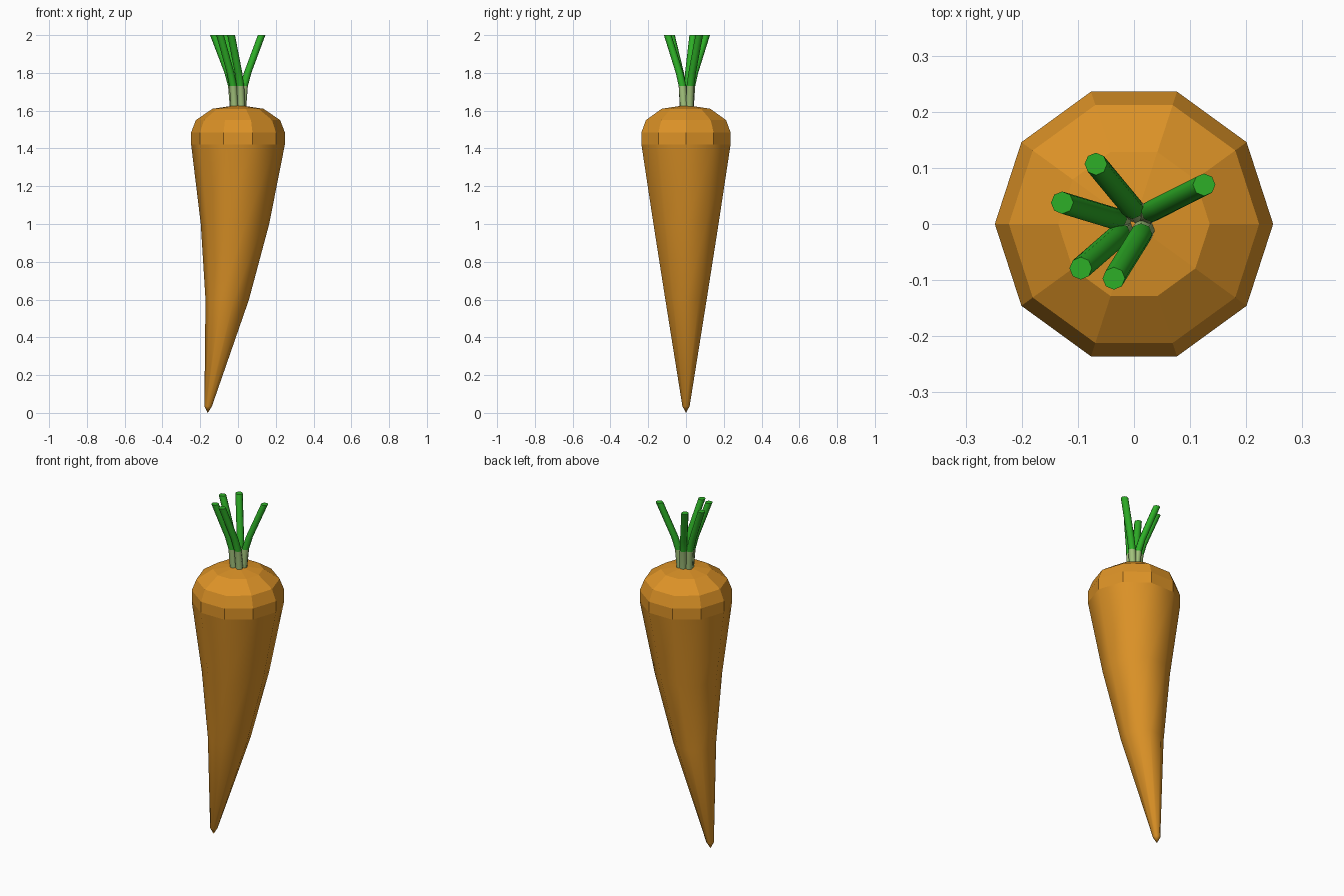
import bpy, bmesh, math
from mathutils import Vector

if "Cube" in bpy.data.objects:
    bpy.data.objects.remove(bpy.data.objects["Cube"])


def material(name, rgb):
    m = bpy.data.materials.new(name)
    m.diffuse_color = (*rgb, 1)
    m.use_nodes = True
    m.node_tree.nodes["Principled BSDF"].inputs["Base Color"].default_value = m.diffuse_color
    return m


orange = material("carrot orange", (0.72, 0.29, 0.02))
green = material("leaf green", (0.027, 0.43, 0.02))
pale = material("pale stem green", (0.36, 0.54, 0.2))


def loft(name, rings, sides, mats, start_tip=None, end_tip=None):
    """Skin horizontal rings (centre, radius); close ends with a point or a cap."""
    bm = bmesh.new()
    loops = []
    for c, r in rings:
        loops.append([bm.verts.new(Vector(c) + Vector((r * math.cos(a), r * math.sin(a), 0)))
                      for a in (2 * math.pi * i / sides for i in range(sides))])
    for lo, hi in zip(loops, loops[1:]):
        for i in range(sides):
            j = (i + 1) % sides
            bm.faces.new((lo[i], lo[j], hi[j], hi[i]))
    for loop, tip in ((loops[0], start_tip), (loops[-1], end_tip)):
        if tip:
            v = bm.verts.new(tip)
            for i in range(sides):
                bm.faces.new((loop[i], loop[(i + 1) % sides], v))
        else:
            bm.faces.new(loop)
    bmesh.ops.recalc_face_normals(bm, faces=bm.faces)
    me = bpy.data.meshes.new(name)
    bm.to_mesh(me)
    bm.free()
    for m in mats:
        me.materials.append(m)
    ob = bpy.data.objects.new(name, me)
    bpy.context.collection.objects.link(ob)
    return ob


# Root: bent taper, smooth below the shoulder, faceted crown above
root = loft("root", [((-0.158, 0, 0.035), 0.02), ((-0.057, 0, 0.6), 0.115),
                     ((-0.016, 0, 1.0), 0.181), ((0, 0, 1.42), 0.248),
                     ((0, 0, 1.485), 0.248), ((0, 0, 1.55), 0.223),
                     ((0, 0, 1.61), 0.135)], 10, [orange],
            start_tip=(-0.16, 0, 0), end_tip=(0, 0, 1.63))
for p in root.data.polygons:
    p.use_smooth = p.center.z < 1.42

# Stems: pale upright base, green upper part splaying outwards
stems = [((0.022, 0.018), (0.125, 0.07)), ((0.004, 0.02), (-0.068, 0.107)),
         ((-0.022, 0.006), (-0.128, 0.038)), ((-0.018, -0.012), (-0.095, -0.079)),
         ((0.018, -0.01), (-0.036, -0.097))]
for n, (base, top) in enumerate(stems):
    b, t = Vector(base), Vector(top)
    rings = [((*b.lerp(t, f), z), 0.02)
             for z, f in ((1.6, 0), (1.73, 0.1), (1.8, 0.28), (2.0, 1))]
    stem = loft(f"stem_{n + 1}", rings, 8, [green, pale])
    for p in stem.data.polygons:
        p.material_index = 1 if p.center.z < 1.73 else 0
        p.use_smooth = abs(p.normal.z) < 0.9
